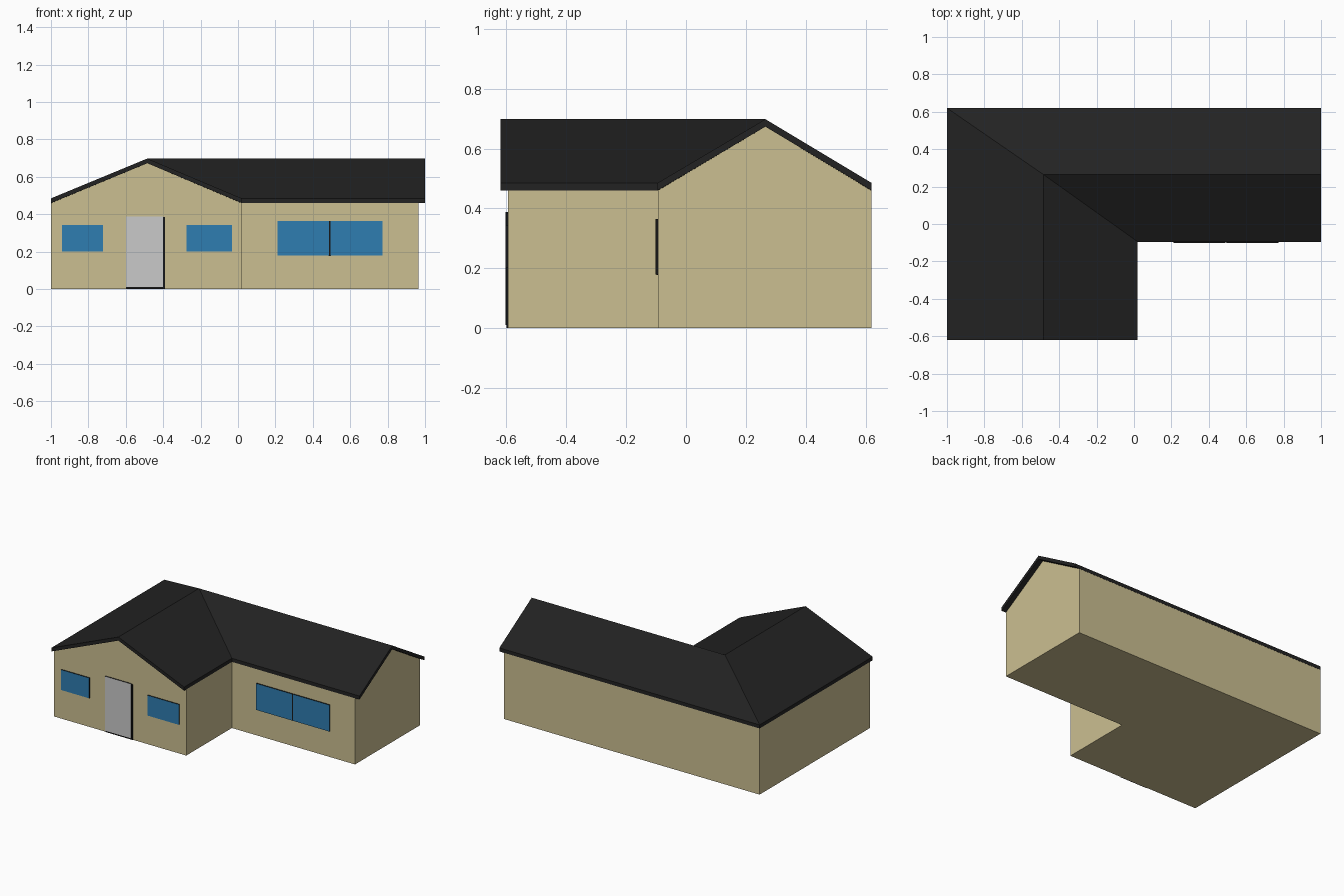
import bpy, bmesh

if "Cube" in bpy.data.objects:
    bpy.data.objects.remove(bpy.data.objects["Cube"])


def material(name, rgb):
    m = bpy.data.materials.new(name)
    m.diffuse_color = (*rgb, 1)
    m.use_nodes = True
    m.node_tree.nodes["Principled BSDF"].inputs["Base Color"].default_value = m.diffuse_color
    return m


TAN = material("tan wall", (0.60, 0.52, 0.285))
ROOF = material("charcoal roof", (0.016, 0.016, 0.016))
BLUE = material("blue glass", (0.028, 0.205, 0.44))
GREY = material("light grey door", (0.59, 0.59, 0.59))
DARK = material("black trim", (0.008, 0.008, 0.008))


def make(name, verts, faces, mats):
    """Mesh object from a few points, with outward normals."""
    me = bpy.data.meshes.new(name)
    me.from_pydata(verts, [], faces)
    bm = bmesh.new()
    bm.from_mesh(me)
    bmesh.ops.recalc_face_normals(bm, faces=bm.faces)
    bm.to_mesh(me)
    bm.free()
    for m in mats:
        me.materials.append(m)
    ob = bpy.data.objects.new(name, me)
    bpy.context.collection.objects.link(ob)
    return ob


# Shared layout: front wing and right wing of the L
LEFT, INNER, RIGHT = -1.0, 0.02, 1.0
FRONT, MID, BACK = -0.62, -0.095, 0.62
RX, RY = -0.485, 0.265            # ridge lines
EAVE, RIDGE, THICK = 0.485, 0.698, 0.025

# Walls: L footprint with two gable ends
wx, wy = 0.965, -0.595            # gable walls sit back under the roof
lo, hi = EAVE - THICK, RIDGE - THICK
foot = [(LEFT + .001, wy), (INNER - .001, wy), (INNER - .001, MID + .001),
        (wx, MID + .001), (wx, BACK - .001), (LEFT + .001, BACK - .001)]
verts = [(x, y, 0) for x, y in foot] + [(x, y, lo) for x, y in foot]
verts += [(RX, wy, hi), (wx, RY, hi)]
faces = [[5, 4, 3, 2, 1, 0]]
for i in range(6):
    j = (i + 1) % 6
    peak = {0: [12], 3: [13]}.get(i, [])
    faces.append([i, j, j + 6] + peak + [i + 6])
walls = make("walls", verts, faces, [TAN])

# Roof: four slopes meeting in a hip and a valley, thickened straight down
top = [(LEFT, FRONT, EAVE), (RX, FRONT, RIDGE), (INNER, FRONT, EAVE),
       (INNER, MID, EAVE), (RIGHT, MID, EAVE), (RIGHT, RY, RIDGE),
       (RIGHT, BACK, EAVE), (LEFT, BACK, EAVE), (RX, RY, RIDGE)]
slopes = [[0, 1, 8, 7], [1, 2, 3, 8], [3, 4, 5, 8], [8, 5, 6, 7]]
faces = slopes + [[i + 9 for i in reversed(f)] for f in slopes]
faces += [[i, i + 9, (i + 1) % 8 + 9, (i + 1) % 8] for i in range(8)]
make("roof", top + [(x, y, z - THICK) for x, y, z in top], faces, [ROOF])


def plate(name, x0, x1, z0, z1, y, mat, out=0.007):
    """Thin plate on a front wall: coloured front, black edges."""
    v = [(x, yy, z) for yy in (y - out, y + 0.001)
         for x, z in ((x0, z0), (x1, z0), (x1, z1), (x0, z1))]
    f = [[0, 1, 2, 3], [7, 6, 5, 4]] + [[i, i + 4, (i + 1) % 4 + 4, (i + 1) % 4] for i in range(4)]
    ob = make(name, v, f, [mat, DARK])
    for p in ob.data.polygons:
        p.material_index = 0 if p.normal.y < -0.5 else 1


# Windows
plate("left_window", -0.94, -0.722, 0.202, 0.343, wy, BLUE)
plate("middle_window", -0.275, -0.032, 0.202, 0.343, wy, BLUE)
plate("wide_window_left_pane", 0.21, 0.486, 0.18, 0.364, MID, BLUE)
plate("wide_window_right_pane", 0.495, 0.773, 0.18, 0.364, MID, BLUE)
plate("window_divider", 0.484, 0.497, 0.178, 0.364, MID, DARK, 0.004)

# Door with dark frame behind it
plate("door_frame", -0.60, -0.391, 0.0, 0.385, wy, DARK, 0.004)
plate("door", -0.60, -0.40, 0.01, 0.388, wy, GREY)
